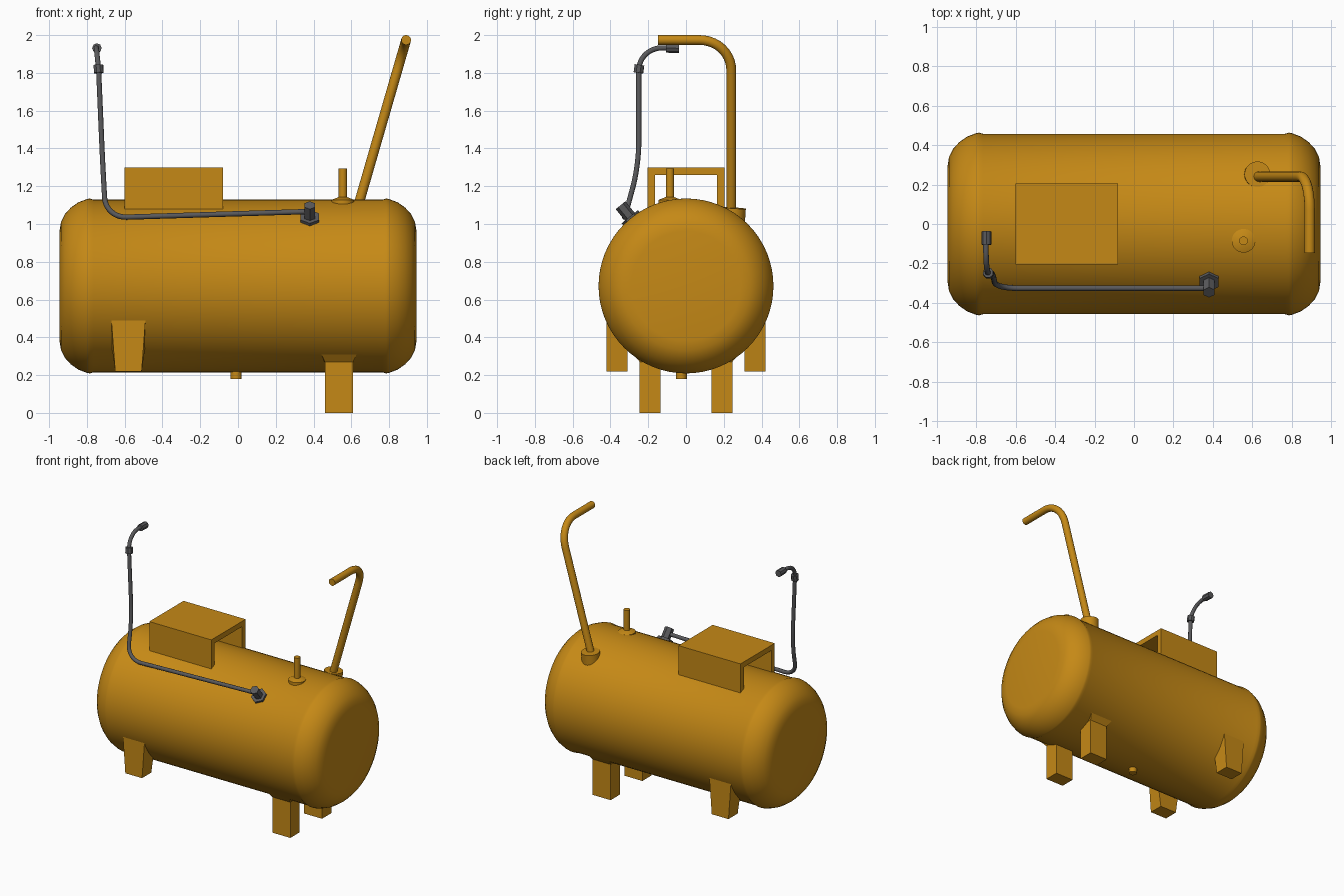
import bpy, bmesh, math
from mathutils import Vector

if "Cube" in bpy.data.objects:
    bpy.data.objects.remove(bpy.data.objects["Cube"])


def material(name, color):
    m = bpy.data.materials.new(name)
    m.diffuse_color = (*color, 1)
    m.use_nodes = True
    m.node_tree.nodes["Principled BSDF"].inputs["Base Color"].default_value = m.diffuse_color
    return m


GOLD = material("yellow_paint", (0.56, 0.25, 0.008))
DARK = material("dark_metal", (0.1, 0.1, 0.105))
CZ, R = 0.672, 0.457          # tank axis height and radius


def finish(ob, mat, smooth=True):
    ob.data.materials.append(mat)
    bpy.ops.object.select_all(action='DESELECT')
    ob.select_set(True)
    bpy.context.view_layer.objects.active = ob
    if ob.type == 'CURVE':
        bpy.ops.object.convert(target='MESH')
        ob = bpy.context.object
    if smooth:
        bpy.ops.object.shade_smooth_by_angle(angle=math.radians(35))
    return ob


def from_bmesh(name, bm, mat, smooth=True):
    bmesh.ops.recalc_face_normals(bm, faces=bm.faces)
    me = bpy.data.meshes.new(name)
    bm.to_mesh(me)
    bm.free()
    ob = bpy.data.objects.new(name, me)
    bpy.context.collection.objects.link(ob)
    return finish(ob, mat, smooth)


def rod(name, a, b, r, mat, sides=24, r2=None):
    """Straight cylinder or cone between two points."""
    a, b = Vector(a), Vector(b)
    bm = bmesh.new()
    bmesh.ops.create_cone(bm, cap_ends=True, segments=sides, radius1=r,
                          radius2=r if r2 is None else r2, depth=(b - a).length)
    rot = (b - a).to_track_quat('Z', 'Y').to_matrix().to_4x4()
    rot.translation = (a + b) / 2
    bm.transform(rot)
    return from_bmesh(name, bm, mat)


def tube(name, pts, r, mat, sides=4):
    """Pipe along a path; each point is (position, bend trim length)."""
    path = []
    for i, (p, trim) in enumerate(pts):
        p = Vector(p)
        if not trim:
            path.append(p)
            continue
        s = p + (Vector(pts[i - 1][0]) - p).normalized() * trim
        e = p + (Vector(pts[i + 1][0]) - p).normalized() * trim
        for k in range(11):
            t = k / 10
            # weighted quadratic gives a near-circular bend
            w0, w1, w2 = (1 - t) ** 2, 2 * t * (1 - t) * 0.75, t * t
            path.append((s * w0 + p * w1 + e * w2) / (w0 + w1 + w2))
    cu = bpy.data.curves.new(name, 'CURVE')
    cu.dimensions = '3D'
    cu.bevel_depth, cu.bevel_resolution, cu.use_fill_caps = r, sides, True
    sp = cu.splines.new('POLY')
    sp.points.add(len(path) - 1)
    for q, v in zip(sp.points, path):
        q.co = (*v, 1)
    ob = bpy.data.objects.new(name, cu)
    bpy.context.collection.objects.link(ob)
    return finish(ob, mat)


def loft(name, rings, mat):
    """Faceted solid through matching rings of points."""
    bm = bmesh.new()
    vs = [[bm.verts.new(p) for p in ring] for ring in rings]
    n = len(vs[0])
    for a, b in zip(vs, vs[1:]):
        for i in range(n):
            j = (i + 1) % n
            bm.faces.new((a[i], a[j], b[j], b[i]))
    bm.faces.new(vs[0])
    bm.faces.new(vs[-1])
    return from_bmesh(name, bm, mat, smooth=False)


# Tank: half profile mirrored and turned around the x axis
half = [(0.945, 0.001), (0.945, 0.29), (0.937, 0.34), (0.917, 0.38), (0.885, 0.415),
        (0.845, 0.443), (0.80, 0.46), (0.785, 0.463), (0.765, R)]
profile = half + [(-x, r) for x, r in reversed(half)]
N = 64
loft("tank", [[(x, r * math.cos(2 * math.pi * i / N), CZ + r * math.sin(2 * math.pi * i / N))
               for i in range(N)] for x, r in profile], GOLD)
finish_tank = bpy.context.object
bpy.ops.object.shade_smooth_by_angle(angle=math.radians(35))


def quad(x0, x1, y0, y1, z0, z1):
    """Four corners; z0 is the height at y0 and z1 the height at y1."""
    return [(x0, y0, z0), (x1, y0, z0), (x1, y1, z1), (x0, y1, z1)]


# Legs: wide tapered pair at the left, tall flared pair at the right
for side, s in (("front", -1), ("back", 1)):
    loft(f"left_{side}_leg", [quad(-0.65, -0.51, s * 0.31, s * 0.42, 0.22, 0.22),
                              quad(-0.67, -0.49, s * 0.31, s * 0.42, 0.36, 0.49)], GOLD)
    loft(f"right_{side}_leg", [quad(0.46, 0.61, s * 0.135, s * 0.245, 0, 0),
                               quad(0.46, 0.61, s * 0.135, s * 0.245, 0.27, 0.27),
                               quad(0.435, 0.635, s * 0.115, s * 0.29, 0.29, 0.325)], GOLD)

# Cover on top: upside-down U section, open at both ends
u = [(-0.205, 1.08), (-0.205, 1.30), (0.205, 1.30), (0.205, 1.08),
     (0.165, 1.08), (0.165, 1.26), (-0.165, 1.26), (-0.165, 1.08)]
loft("top_cover", [[(x, y, z) for y, z in u] for x in (-0.60, -0.08)], GOLD)

# Small upright pipe with its base, and drain plug below
rod("vent_base", (0.555, -0.085, 1.08), (0.555, -0.085, 1.128), 0.06, GOLD, 32)
rod("vent_base_cone", (0.555, -0.085, 1.128), (0.555, -0.085, 1.142), 0.06, GOLD, 32, 0.024)
rod("vent_pipe", (0.555, -0.085, 1.10), (0.555, -0.085, 1.295), 0.022, GOLD)
rod("drain_plug", (-0.01, -0.025, 0.18), (-0.01, -0.025, 0.25), 0.029, GOLD)

# Bent handle pipe and its collar
rod("handle_collar", (0.62, 0.245, 0.98), (0.625, 0.252, 1.085), 0.065, GOLD, 32)
tube("handle_pipe", [((0.62, 0.24, 1.04), 0), ((0.89, 0.24, 1.974), 0.17),
                     ((0.89, -0.148, 1.974), 0)], 0.026, GOLD, 6)

# Hose fitting, standing square to the tank surface


def radial(x, d, y=-0.63, z=0.777):
    return (x, d * y, CZ + d * z)


rod("hose_flange", radial(0.38, 0.435), radial(0.38, 0.472), 0.056, DARK, 6)
rod("hose_nut", radial(0.38, 0.465), radial(0.38, 0.55), 0.033, DARK, 6)

# Hose with upright end, collar and tip
tube("hose", [((0.38, -0.325, 1.066), 0), ((-0.70, -0.325, 1.033), 0.11),
              ((-0.716, -0.25, 1.31), 0.12), ((-0.738, -0.25, 1.82), 0),
              ((-0.75, -0.235, 1.932), 0.105), ((-0.75, -0.06, 1.932), 0)], 0.014, DARK)
rod("hose_collar", (-0.737, -0.252, 1.80), (-0.739, -0.246, 1.842), 0.027, DARK, 8)
rod("hose_tip", (-0.747, -0.105, 1.932), (-0.747, -0.037, 1.930), 0.025, DARK, 8)
